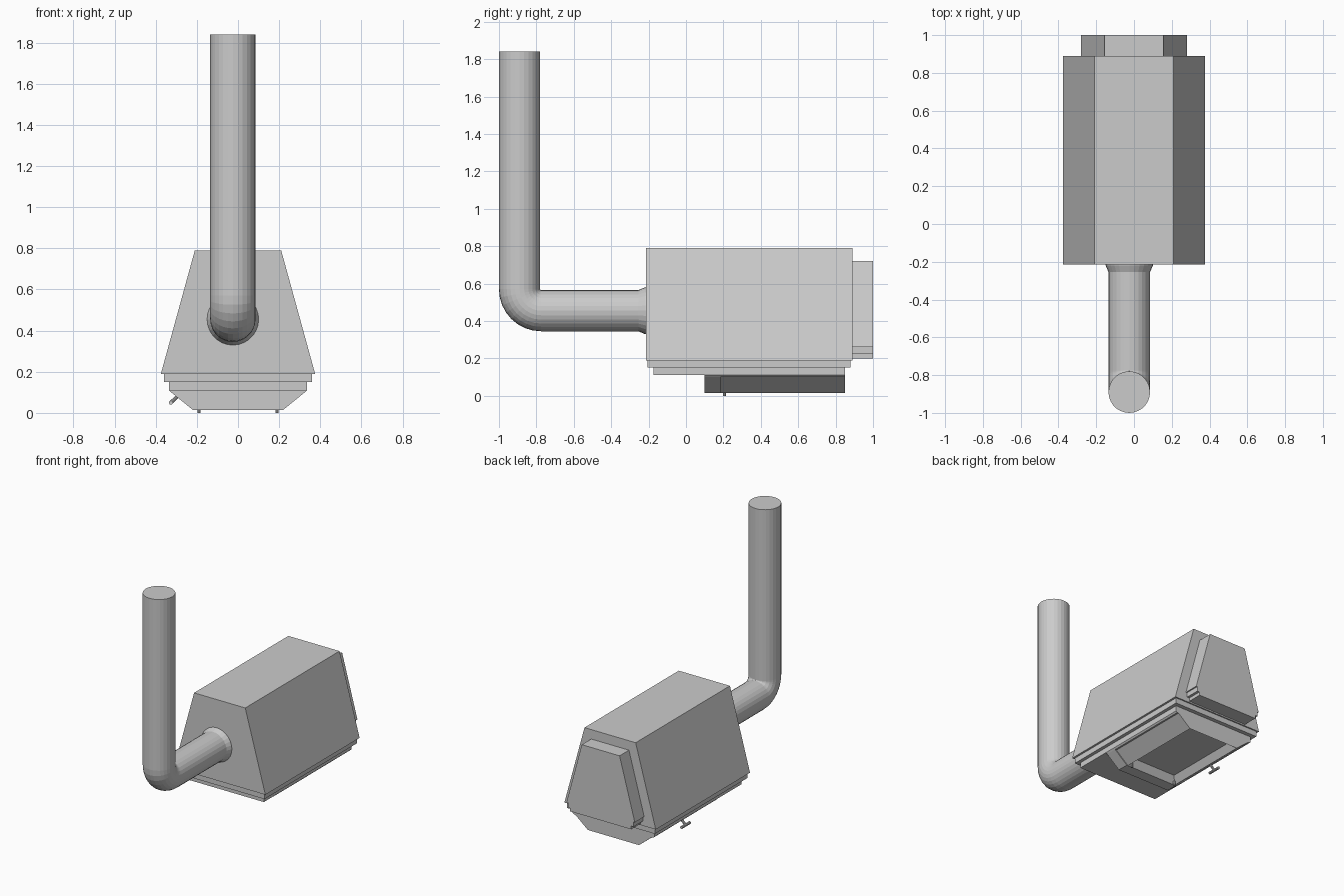
import bpy, bmesh, math
from mathutils import Vector

cube = bpy.data.objects.get("Cube")
if cube:
    bpy.data.objects.remove(cube, do_unlink=True)

GREY = (0.6, 0.6, 0.6, 1)
metal = bpy.data.materials.new("plain_grey_metal")
metal.use_nodes = True
metal.diffuse_color = GREY
metal.node_tree.nodes["Principled BSDF"].inputs["Base Color"].default_value = GREY


def finish(bm, name):
    bmesh.ops.recalc_face_normals(bm, faces=bm.faces)
    mesh = bpy.data.meshes.new(name)
    bm.to_mesh(mesh)
    bm.free()
    mesh.materials.append(metal)
    obj = bpy.data.objects.new(name, mesh)
    bpy.context.collection.objects.link(obj)
    return obj


def trapezoid(name, y0, y1, z0, z1, half0, half1, recess=0):
    """Block along y whose half width runs from half0 (bottom) to half1 (top)."""
    bm = bmesh.new()
    outline = [(-half0, z0), (half0, z0), (half1, z1), (-half1, z1)]
    a, b = [[bm.verts.new((x, y, z)) for x, z in outline] for y in (y0, y1)]
    bm.faces.new(a)
    bm.faces.new(b[::-1])
    sides = [bm.faces.new((a[i], b[i], b[(i + 1) % 4], a[(i + 1) % 4])) for i in range(4)]
    bmesh.ops.recalc_face_normals(bm, faces=bm.faces)
    if recess:
        bmesh.ops.inset_region(bm, faces=[sides[0]], thickness=0.05, depth=0)
        bmesh.ops.translate(bm, verts=sides[0].verts, vec=(0, 0, recess))
    return finish(bm, name)


def rod(name, start, end, radius, sides=10):
    """Round bar between two points."""
    start, end = Vector(start), Vector(end)
    axis = end - start
    bm = bmesh.new()
    bmesh.ops.create_cone(bm, cap_ends=True, segments=sides, radius1=radius,
                          radius2=radius, depth=axis.length)
    bm.transform(axis.to_track_quat('Z', 'Y').to_matrix().to_4x4())
    bmesh.ops.translate(bm, verts=bm.verts, vec=(start + end) / 2)
    return finish(bm, name)


# Main housing and the two stepped rims below it
trapezoid("housing", -0.215, 0.89, 0.19, 0.79, 0.375, 0.21)
trapezoid("upper_rim", -0.205, 0.88, 0.15, 0.19, 0.36, 0.36)
trapezoid("lower_rim", -0.175, 0.85, 0.11, 0.15, 0.335, 0.335)

# Rear panel repeating the housing shape at a smaller size
trapezoid("rear_panel", 0.885, 1.0, 0.26, 0.72, 0.28, 0.155)
trapezoid("rear_panel_upper_rim", 0.885, 1.0, 0.225, 0.26, 0.27, 0.27)
trapezoid("rear_panel_lower_rim", 0.885, 1.0, 0.2, 0.225, 0.25, 0.25)

# Tray under the housing: top lip, front block, and a slightly set-in hollow pan
trapezoid("tray_lip", 0.1, 0.85, 0.1, 0.11, 0.325, 0.335)
trapezoid("tray_front", 0.1, 0.185, 0.015, 0.1, 0.22, 0.325)
trapezoid("tray_pan", 0.185, 0.85, 0.015, 0.1, 0.21, 0.313, recess=0.05)

# Small pins under the tray
for side, label in ((1, "left"), (-1, "right")):
    rod(f"{label}_pin", (side * 0.19, 0.205, 0), (side * 0.19, 0.205, 0.03), 0.008)

# T-shaped handle on the tray slope
rod("handle_stem", (-0.28, 0.47, 0.095), (-0.326, 0.47, 0.05), 0.009)
rod("handle_bar", (-0.326, 0.42, 0.05), (-0.326, 0.52, 0.05), 0.01)

# Flue pipe: flared collar, horizontal run, elbow and vertical stack
SEGMENTS, RADIUS, BEND = 28, 0.11, 0.115
PIPE_X, STACK_Y, RUN_Z, TOP_Z = -0.025, -0.89, 0.455, 1.84
rings = [(-0.2, RUN_Z, 0, 0.127), (-0.22, RUN_Z, 0, 0.125), (-0.255, RUN_Z, 0, RADIUS)]
for step in range(9):
    turn = math.radians(90) * step / 8
    rings.append((STACK_Y + BEND - BEND * math.sin(turn),
                  RUN_Z + BEND - BEND * math.cos(turn), turn, RADIUS))
rings.append((STACK_Y, TOP_Z, math.radians(90), RADIUS))

bm = bmesh.new()
loops = []
for y, z, turn, r in rings:
    loop = []
    for i in range(SEGMENTS):
        t = math.tau * i / SEGMENTS
        out = r * math.sin(t)
        loop.append(bm.verts.new((PIPE_X + r * math.cos(t),
                                  y - out * math.sin(turn),
                                  z - out * math.cos(turn))))
    loops.append(loop)
for a, b in zip(loops, loops[1:]):
    for i in range(SEGMENTS):
        j = (i + 1) % SEGMENTS
        bm.faces.new((a[i], a[j], b[j], b[i]))
bm.faces.new(loops[0])
bm.faces.new(loops[-1])
finish(bm, "flue_pipe")
